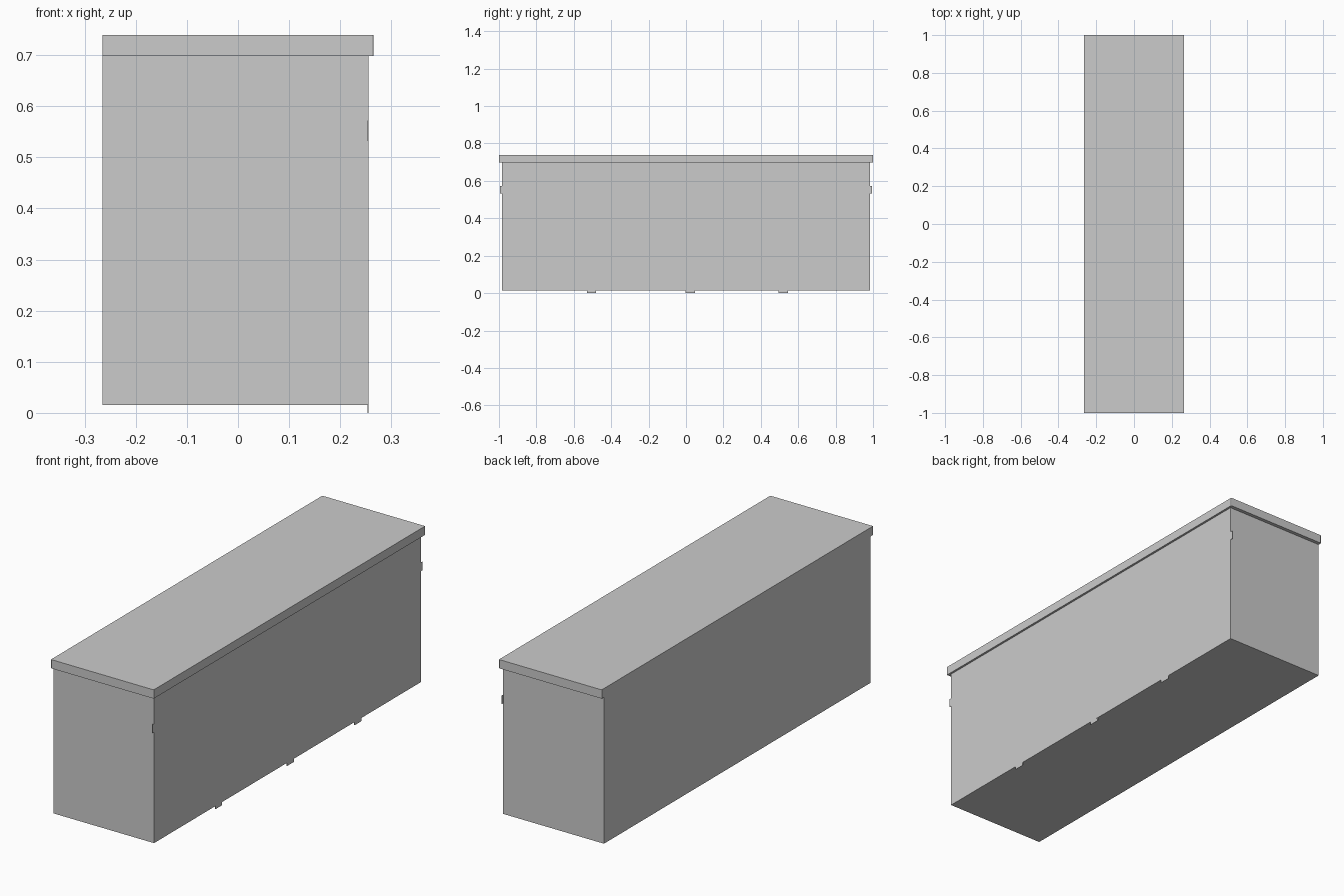
import bpy, bmesh
from mathutils import Vector

if "Cube" in bpy.data.objects:
    bpy.data.objects.remove(bpy.data.objects["Cube"])


def box(name, lo, hi, corner=0.0):
    """Axis-aligned box between two corners, optionally with rounded upright edges."""
    lo, hi = Vector(lo), Vector(hi)
    bm = bmesh.new()
    bmesh.ops.create_cube(bm, size=1)
    bmesh.ops.scale(bm, vec=hi - lo, verts=bm.verts)
    bmesh.ops.translate(bm, vec=(lo + hi) / 2, verts=bm.verts)
    if corner:
        upright = [e for e in bm.edges
                   if abs(e.verts[0].co.z - e.verts[1].co.z) > 1e-4]
        bmesh.ops.bevel(bm, geom=upright, offset=corner, segments=3,
                        profile=0.5, affect='EDGES')
    mesh = bpy.data.meshes.new(name)
    bm.to_mesh(mesh)
    bm.free()
    obj = bpy.data.objects.new(name, mesh)
    bpy.context.collection.objects.link(obj)
    return obj


BACK, FRONT = -0.265, 0.255      # body extent along x
HALF, BOTTOM, RIM = 0.983, 0.015, 0.698

# Storage chest body
box("body", (BACK, -HALF, BOTTOM), (FRONT, HALF, RIM))

# Lid: flush at the back, overhanging on the other three sides
box("lid", (BACK, -1, RIM), (0.265, 1, 0.739), corner=0.003)

# Thin tabs under the front panel
for i, y in enumerate((-0.505, 0.022, 0.52)):
    box(f"bottom_tab_{i + 1}", (FRONT - 0.002, y - 0.025, 0),
        (FRONT - 0.0002, y + 0.025, BOTTOM + 0.002))

# Thin tabs on both ends of the front panel
for name, s in (("left_tab", -1), ("right_tab", 1)):
    y0, y1 = sorted((s * (HALF - 0.002), s * 0.995))
    box(name, (FRONT - 0.002, y0, 0.532), (FRONT - 0.0002, y1, 0.572))
